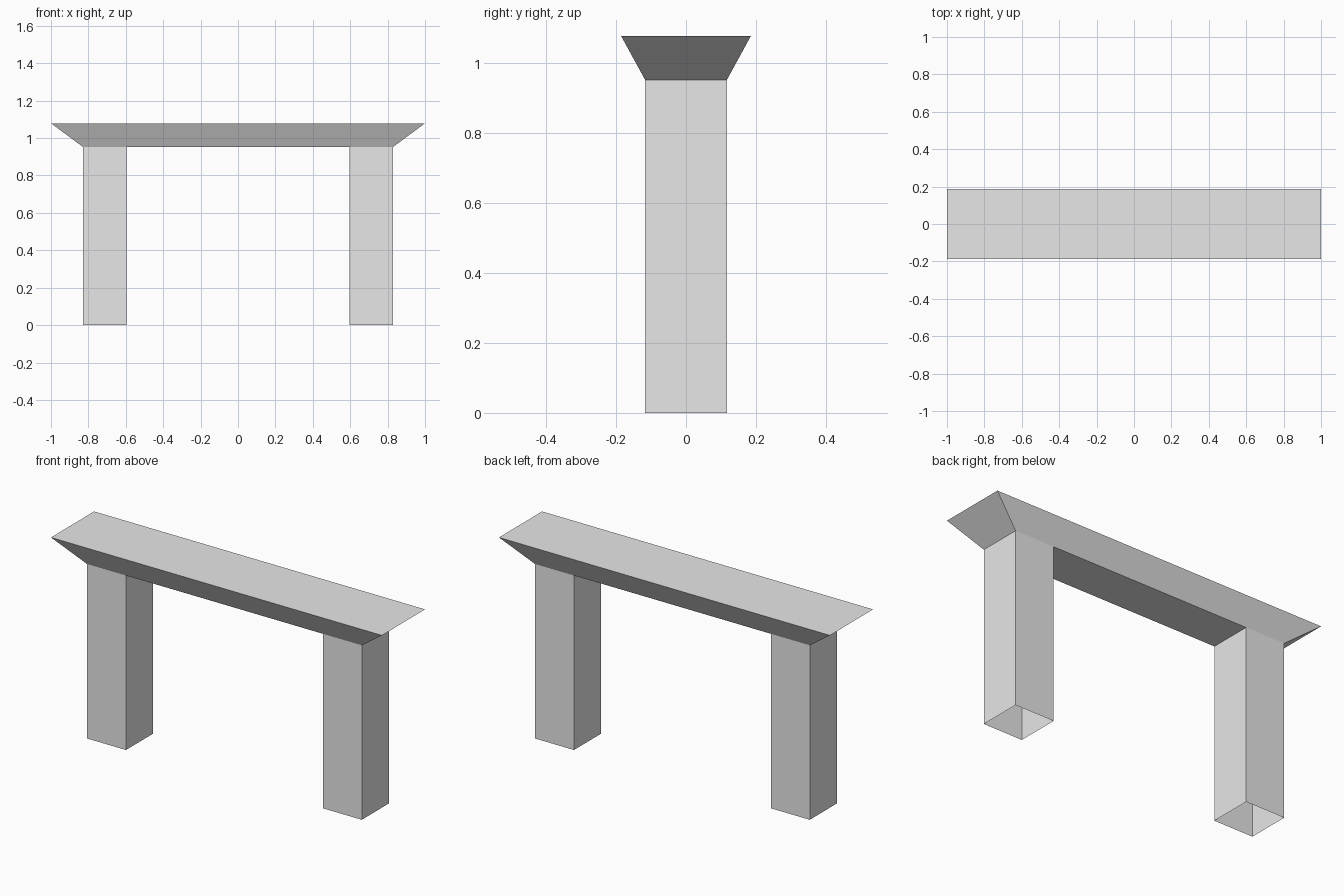
import bpy
import bmesh

cube = bpy.data.objects.get("Cube")
if cube:
    bpy.data.objects.remove(cube, do_unlink=True)

GREY = (0.8, 0.8, 0.8, 1.0)
stone = bpy.data.materials.new("plain_grey")
stone.use_nodes = True
stone.diffuse_color = GREY
stone.node_tree.nodes["Principled BSDF"].inputs["Base Color"].default_value = GREY

LEG_OUT, LEG_IN, LEG_Y, LEG_TOP = 0.83, 0.595, 0.117, 0.953
TOP_X, TOP_Y, TOP_Z = 1.0, 0.186, 1.079


def ring(bm, x0, x1, y, z):
    """Four corners of a level rectangle, anticlockwise from above."""
    return [bm.verts.new(p) for p in ((x0, -y, z), (x1, -y, z), (x1, y, z), (x0, y, z))]


def walls(bm, low, high):
    """Four side faces joining two rectangles."""
    for i in range(4):
        j = (i + 1) % 4
        bm.faces.new((low[i], low[j], high[j], high[i]))


def finish(bm, name):
    mesh = bpy.data.meshes.new(name)
    bm.to_mesh(mesh)
    bm.free()
    mesh.materials.append(stone)
    bpy.context.collection.objects.link(bpy.data.objects.new(name, mesh))


# Flared beam, with its underside closed between the legs
bm = bmesh.new()
low = ring(bm, -LEG_OUT, LEG_OUT, LEG_Y, LEG_TOP)
high = ring(bm, -TOP_X, TOP_X, TOP_Y, TOP_Z)
walls(bm, low, high)
bm.faces.new(high)
bm.faces.new(ring(bm, -LEG_IN, LEG_IN, LEG_Y, LEG_TOP)[::-1])
finish(bm, "top_beam")

# Hollow square legs, open at the foot
for name, x0, x1 in (("left_leg", LEG_IN, LEG_OUT), ("right_leg", -LEG_OUT, -LEG_IN)):
    bm = bmesh.new()
    walls(bm, ring(bm, x0, x1, LEG_Y, 0), ring(bm, x0, x1, LEG_Y, LEG_TOP))
    finish(bm, name)
